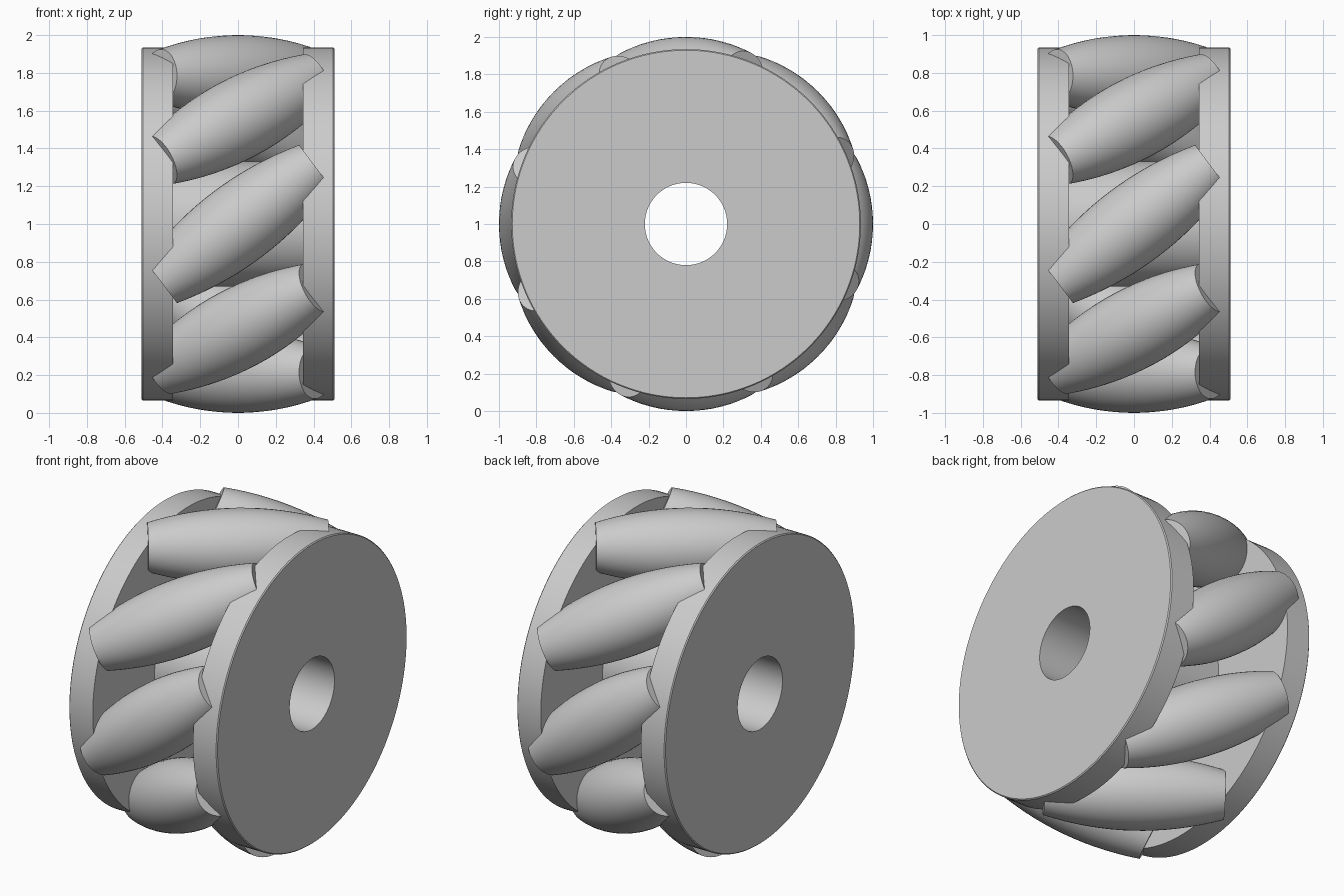
import bpy
import math
from mathutils import Matrix, Vector

cube = bpy.data.objects.get("Cube")
if cube:
    bpy.data.objects.remove(cube, do_unlink=True)

DISC_R, HUB_R, BORE_R = 0.935, 0.33, 0.22
DISC_IN, DISC_OUT, BEVEL = 0.345, 0.51, 0.006
ROLLERS, TILT = 8, math.radians(37)
AXIS_R, MID_R, END_R, HALF_LEN = 0.785, 0.215, 0.14, 0.51

grey = bpy.data.materials.new("plain grey")
grey.use_nodes = True
colour = (0.6, 0.6, 0.6, 1)
grey.diffuse_color = colour
grey.node_tree.nodes["Principled BSDF"].inputs["Base Color"].default_value = colour


def lathe(name, profile, sides, closed, matrix):
    """Spin (x, radius) points round the x axis, then place with a matrix."""
    n = len(profile)
    verts = []
    for i in range(sides):
        a = math.tau * i / sides
        verts += [matrix @ Vector((x, r * math.cos(a), r * math.sin(a))) for x, r in profile]
    faces = []
    for i in range(sides):
        p, q = i * n, (i + 1) % sides * n
        for j in range(n if closed else n - 1):
            k = (j + 1) % n
            faces.append((p + j, q + j, q + k, p + k))
    if not closed:
        faces.append([i * n for i in reversed(range(sides))])
        faces.append([i * n + n - 1 for i in range(sides)])
    mesh = bpy.data.meshes.new(name)
    mesh.from_pydata(verts, [], faces)
    mesh.materials.append(grey)
    obj = bpy.data.objects.new(name, mesh)
    bpy.context.collection.objects.link(obj)
    bpy.ops.object.select_all(action="DESELECT")
    obj.select_set(True)
    bpy.context.view_layer.objects.active = obj
    # Consistent outward normals
    bpy.ops.object.mode_set(mode="EDIT")
    bpy.ops.mesh.select_all(action="SELECT")
    bpy.ops.mesh.normals_make_consistent(inside=False)
    bpy.ops.object.mode_set(mode="OBJECT")
    bpy.ops.object.shade_smooth_by_angle(angle=math.radians(30))
    return obj


centre = Matrix.Translation((0, 0, 1))

# Hub and side discs in one turned body with a through bore
half = [(DISC_OUT, BORE_R), (DISC_OUT, DISC_R - BEVEL), (DISC_OUT - BEVEL, DISC_R),
        (DISC_IN, DISC_R), (DISC_IN, HUB_R)]
body = half + [(-x, r) for x, r in reversed(half)]
lathe("hub_and_side_discs", body, 128, True, centre)

# Barrel rollers, tilted and spaced evenly round the axle
steps = 16
barrel = []
for i in range(steps + 1):
    t = 2 * i / steps - 1
    barrel.append((t * HALF_LEN, MID_R - (MID_R - END_R) * t * t))
for i in range(ROLLERS):
    place = (centre @ Matrix.Rotation(math.tau * i / ROLLERS, 4, "X")
             @ Matrix.Translation((0, 0, AXIS_R)) @ Matrix.Rotation(TILT, 4, "Z"))
    lathe(f"roller_{i + 1}", barrel, 48, False, place)
